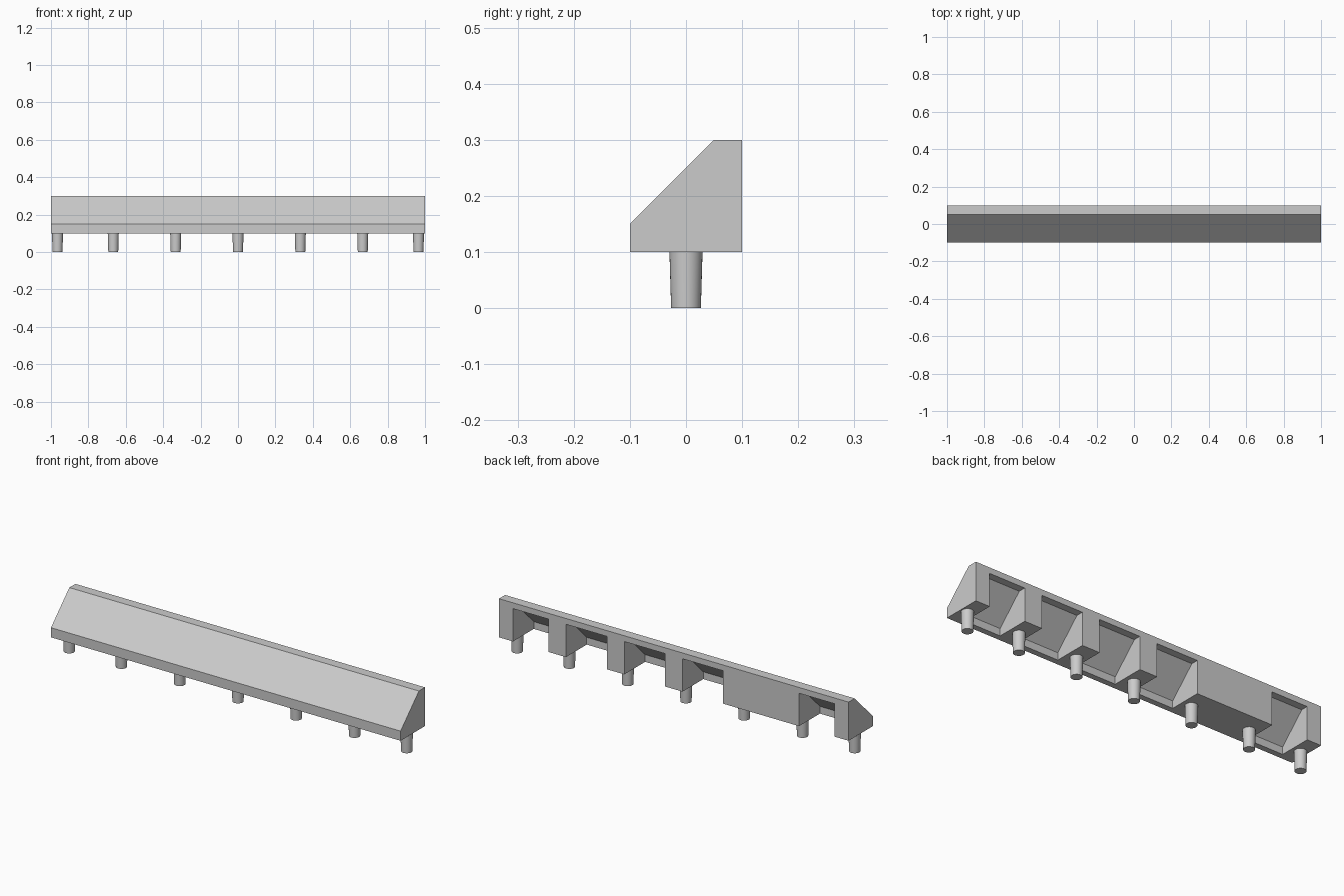
import bpy
import bmesh

cube = bpy.data.objects.get("Cube")
if cube:
    bpy.data.objects.remove(cube, do_unlink=True)

GREY = (0.6, 0.6, 0.6, 1)
grey = bpy.data.materials.new("plain grey")
grey.use_nodes = True
grey.diffuse_color = GREY
grey.node_tree.nodes["Principled BSDF"].inputs["Base Color"].default_value = GREY


def add_object(name, bm):
    bmesh.ops.recalc_face_normals(bm, faces=bm.faces[:])
    mesh = bpy.data.meshes.new(name)
    bm.to_mesh(mesh)
    bm.free()
    mesh.materials.append(grey)
    obj = bpy.data.objects.new(name, mesh)
    bpy.context.collection.objects.link(obj)
    return obj


def extrude_profile(bm, profile, x0, x1):
    """Sweep a (y, z) profile along x."""
    face = bm.faces.new([bm.verts.new((x0, y, z)) for y, z in profile])
    swept = bmesh.ops.extrude_face_region(bm, geom=[face])["geom"]
    verts = [v for v in swept if isinstance(v, bmesh.types.BMVert)]
    bmesh.ops.translate(bm, vec=(x1 - x0, 0, 0), verts=verts)


# Sloped bar
bm = bmesh.new()
extrude_profile(bm, [(-0.1, 0.1), (0.1, 0.1), (0.1, 0.3), (0.05, 0.3), (-0.1, 0.15)], -1, 1)
bar = add_object("sloped_bar", bm)

# Pockets open to the back and underside, leaving ribs over the pegs
POCKETS = [(-0.92, -0.717), (-0.283, -0.05), (0.05, 0.283), (0.383, 0.617), (0.717, 0.92)]
pocket_profile = [(-0.07, 0.05), (0.15, 0.05), (0.15, 0.27), (0.0624, 0.27), (-0.07, 0.1376)]
bm = bmesh.new()
for x0, x1 in POCKETS:
    extrude_profile(bm, pocket_profile, x0, x1)
cutter = add_object("pocket_cutter", bm)
cutter.hide_render = True

cut = bar.modifiers.new("pockets", "BOOLEAN")
cut.operation = "DIFFERENCE"
cut.solver = "EXACT"
cut.object = cutter
bpy.context.view_layer.objects.active = bar
bpy.ops.object.modifier_apply(modifier=cut.name)
bpy.data.objects.remove(cutter, do_unlink=True)

# Tapered pegs
for i, x in enumerate([-0.965, -0.667, -0.333, 0, 0.333, 0.667, 0.965]):
    bm = bmesh.new()
    bmesh.ops.create_cone(bm, cap_ends=True, segments=32,
                          radius1=0.0265, radius2=0.0295, depth=0.1)
    bmesh.ops.translate(bm, vec=(x, 0, 0.05), verts=bm.verts[:])
    peg = add_object(f"peg_{i + 1}", bm)
    bpy.ops.object.select_all(action="DESELECT")
    peg.select_set(True)
    bpy.context.view_layer.objects.active = peg
    bpy.ops.object.shade_smooth_by_angle()
